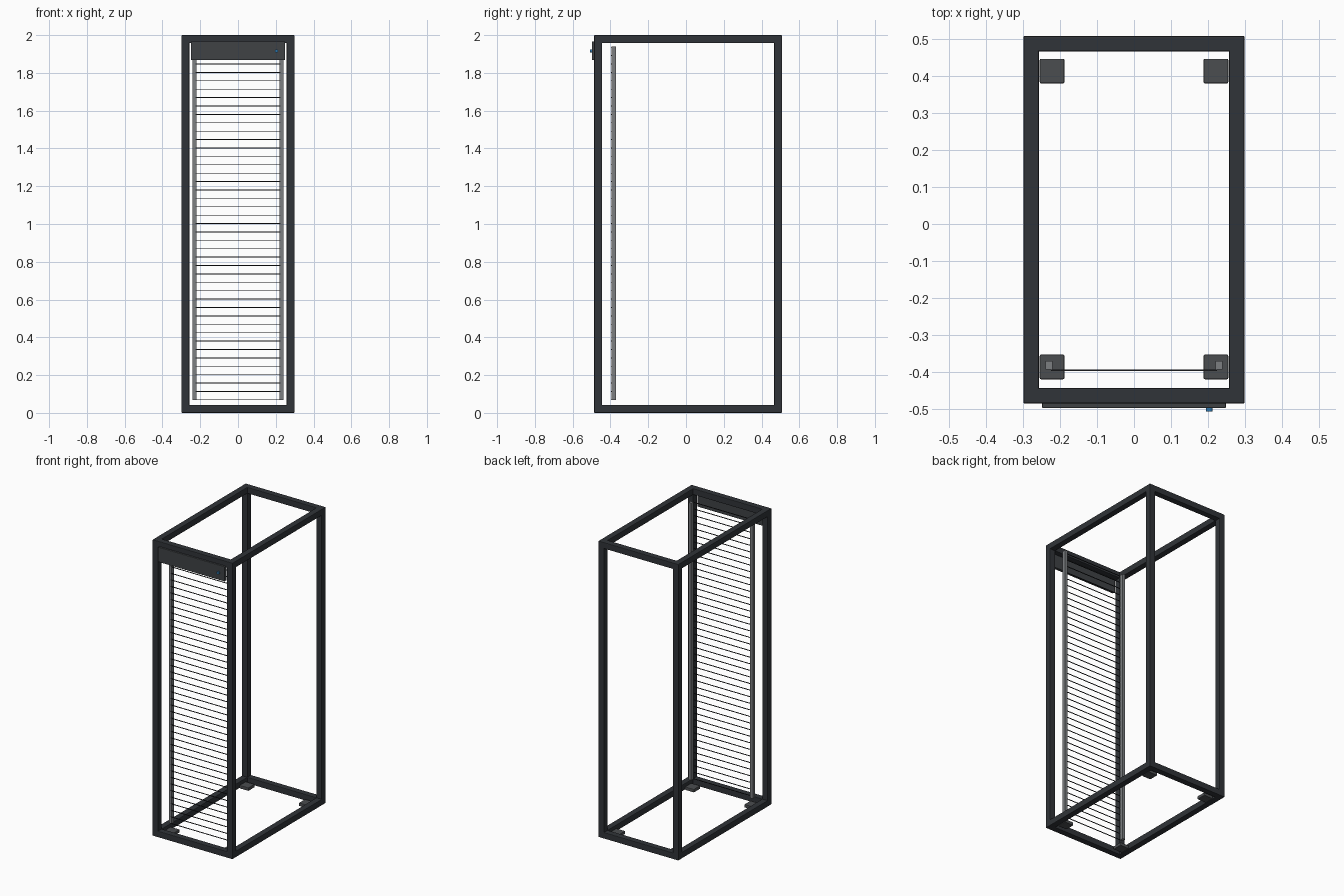
import bpy
import math

if "Cube" in bpy.data.objects:
    bpy.data.objects.remove(bpy.data.objects["Cube"])


def material(name, r, g, b):
    m = bpy.data.materials.new(name)
    m.diffuse_color = (r, g, b, 1)
    m.use_nodes = True
    m.node_tree.nodes["Principled BSDF"].inputs["Base Color"].default_value = m.diffuse_color
    return m


FRAME = material("frame_black", 0.03, 0.034, 0.04)
PANEL = material("panel_grey", 0.05, 0.055, 0.06)
FOOT = material("foot_grey", 0.07, 0.075, 0.08)
RAIL = material("rail_grey", 0.2, 0.21, 0.22)
MARK = material("mark_black", 0.02, 0.022, 0.025)
LIGHT = material("indicator_blue", 0.03, 0.2, 0.45)


def box(name, x, y, z, mat, bevel=0.0):
    """Box from (min, max) extents, with an optional small bevel."""
    ext = (x, y, z)
    bpy.ops.mesh.primitive_cube_add(size=1, location=[(a + b) / 2 for a, b in ext])
    o = bpy.context.object
    o.name = name
    o.scale = [b - a for a, b in ext]
    bpy.ops.object.transform_apply(location=False, rotation=False, scale=True)
    o.data.materials.append(mat)
    if bevel:
        m = o.modifiers.new("bevel", 'BEVEL')
        m.width = bevel
        m.segments = 2
    return o


W, YF, YB, H, T = 0.299, -0.486, 0.509, 2.0, 0.042

# Corner posts, feet and side bars
for sx, side in ((-1, "left"), (1, "right")):
    xs = tuple(sorted((sx * W, sx * (W - T))))
    for y, end in (((YF, YF + T), "front"), ((YB - T, YB), "back")):
        box(f"{end}_{side}_post", xs, y, (0, H), FRAME, 0.004)
    for z, lvl in (((0, T), "bottom"), ((H - T, H), "top")):
        box(f"{lvl}_{side}_bar", xs, (YF, YB), z, FRAME, 0.004)
    fx = tuple(sorted((sx * 0.188, sx * 0.255)))
    for y, end in (((-0.42, -0.353), "front"), ((0.38, 0.447), "back")):
        box(f"{end}_{side}_foot", fx, y, (0, 0.022), FOOT, 0.004)
    # Mounting rail
    rx = tuple(sorted((sx * 0.22, sx * 0.24)))
    box(f"{side}_mounting_rail", rx, (-0.394, -0.37), (0.067, 1.939), RAIL)

# Cross bars front and back
for y, end in (((YF, YF + T), "front"), ((YB - T, YB), "back")):
    for z, lvl in (((0, T), "bottom"), ((H - T, H), "top")):
        box(f"{lvl}_{end}_bar", (-W, W), y, z, FRAME, 0.004)

# Thin horizontal unit markers across the rails
for k in range(43):
    z = 0.069 + k * 0.04445
    box(f"unit_marker_{k:02d}", (-0.225, 0.225), (-0.398, -0.394), (z - 0.002, z + 0.002), MARK)

# Header panel with indicator light
box("header_panel", (-0.249, 0.249), (-0.498, -0.478), (1.867, 1.967), PANEL, 0.003)
bpy.ops.mesh.primitive_cylinder_add(vertices=20, radius=0.009, depth=0.015,
                                    location=(0.204, -0.5, 1.916), rotation=(math.pi / 2, 0, 0))
led = bpy.context.object
led.name = "indicator_light"
led.data.materials.append(LIGHT)
bpy.ops.object.shade_smooth_by_angle()
